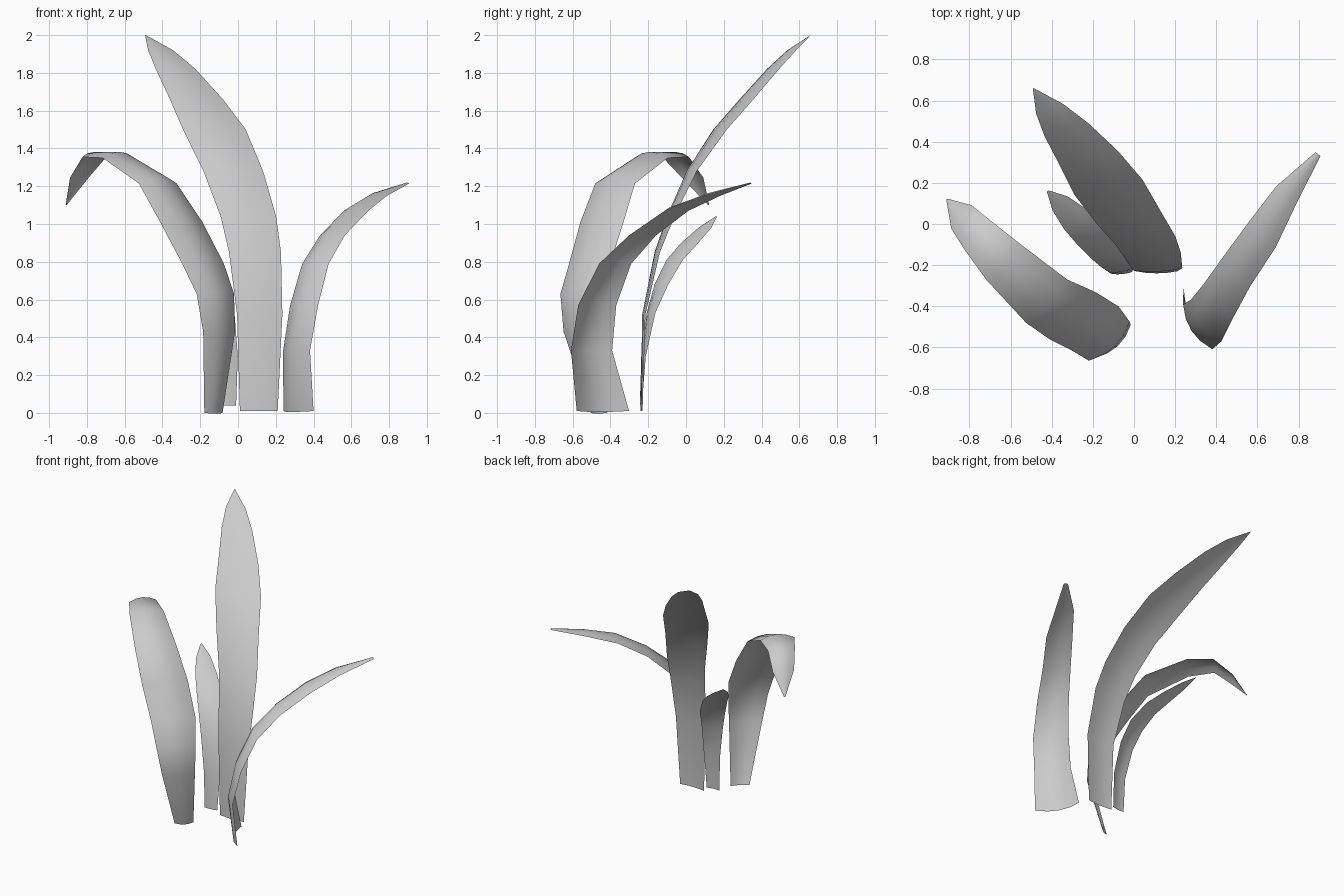
import bpy
import math
from mathutils import Vector

default_cube = bpy.data.objects.get("Cube")
if default_cube:
    bpy.data.objects.remove(default_cube, do_unlink=True)

# Single flat colour shared by every blade
grey = bpy.data.materials.new("light_grey")
grey.use_nodes = True
colour = (0.6, 0.6, 0.6, 1)
grey.diffuse_color = colour
grey.node_tree.nodes["Principled BSDF"].inputs["Base Color"].default_value = colour

# Relative positions across the blade, from one edge to the other
ACROSS = (-1, -0.5, 0, 0.5, 1)


def make_blade(name, stations, start_angle, end_angle, bulge):
    """Sweep a shallow arched cross-section along a spine.

    Each station holds x, y, z of the spine and the half width there.
    The width direction stays level and turns from start_angle to end_angle.
    The bulge is the arch height relative to the half width.
    """
    spine = [Vector(station[:3]) for station in stations]
    last = len(spine) - 1
    verts, faces = [], []

    for row, point in enumerate(spine):
        half_width = stations[row][3]
        angle = math.radians(start_angle + (end_angle - start_angle) * row / last)
        side = Vector((math.cos(angle), math.sin(angle), 0))
        tangent = spine[min(row + 1, last)] - spine[max(row - 1, 0)]
        outward = side.cross(tangent).normalized()
        for across in ACROSS:
            arch = bulge * (1 - across * across)
            verts.append(point + half_width * (side * across + outward * arch))

    columns = len(ACROSS)
    for row in range(last):
        for column in range(columns - 1):
            corner = row * columns + column
            faces.append((corner, corner + 1, corner + columns + 1, corner + columns))

    mesh = bpy.data.meshes.new(name)
    mesh.from_pydata(verts, [], faces)
    mesh.materials.append(grey)
    mesh.polygons.foreach_set("use_smooth", [True] * len(mesh.polygons))
    mesh.update()
    blade = bpy.data.objects.new(name, mesh)
    bpy.context.collection.objects.link(blade)
    return blade


# Tall upright blade leaning backwards
make_blade("tall_blade", [
    (.11, -.23, .01, .1),
    (.115, -.22, .52, .12),
    (.09, -.15, .85, .138),
    (.055, -.08, 1.04, .148),
    (-.025, .03, 1.28, .16),
    (-.125, .18, 1.5, .17),
    (-.22, .32, 1.66, .145),
    (-.33, .46, 1.82, .11),
    (-.41, .56, 1.92, .07),
    (-.49, .66, 2, .002),
], start_angle=0, end_angle=22, bulge=.1)

# Arching blade whose tip droops
make_blade("drooping_blade", [
    (-.13, -.46, 0, .065),
    (-.1, -.57, .43, .115),
    (-.12, -.57, .63, .137),
    (-.185, -.51, .79, .155),
    (-.3, -.445, 1.01, .16),
    (-.425, -.375, 1.215, .145),
    (-.635, -.185, 1.35, .12),
    (-.76, -.055, 1.355, .095),
    (-.84, .035, 1.245, .075),
    (-.91, .12, 1.1, .004),
], start_angle=42, end_angle=50, bulge=.28)

# Blade sweeping out to the left side
make_blade("sweeping_blade", [
    (.32, -.44, .01, .16),
    (.31, -.5, .33, .13),
    (.35, -.47, .57, .125),
    (.41, -.375, .79, .11),
    (.5, -.23, .94, .097),
    (.625, -.05, 1.07, .09),
    (.74, .14, 1.15, .065),
    (.895, .34, 1.215, .015),
], start_angle=-60, end_angle=-38, bulge=.28)

# Short blade behind the others
make_blade("short_blade", [
    (-.06, -.238, .04, .05),
    (-.06, -.225, .3, .06),
    (-.09, -.185, .53, .075),
    (-.13, -.13, .68, .088),
    (-.2, -.06, .81, .085),
    (-.28, .02, .9, .075),
    (-.36, .1, .98, .05),
    (-.42, .16, 1.04, .005),
], start_angle=5, end_angle=50, bulge=.12)
